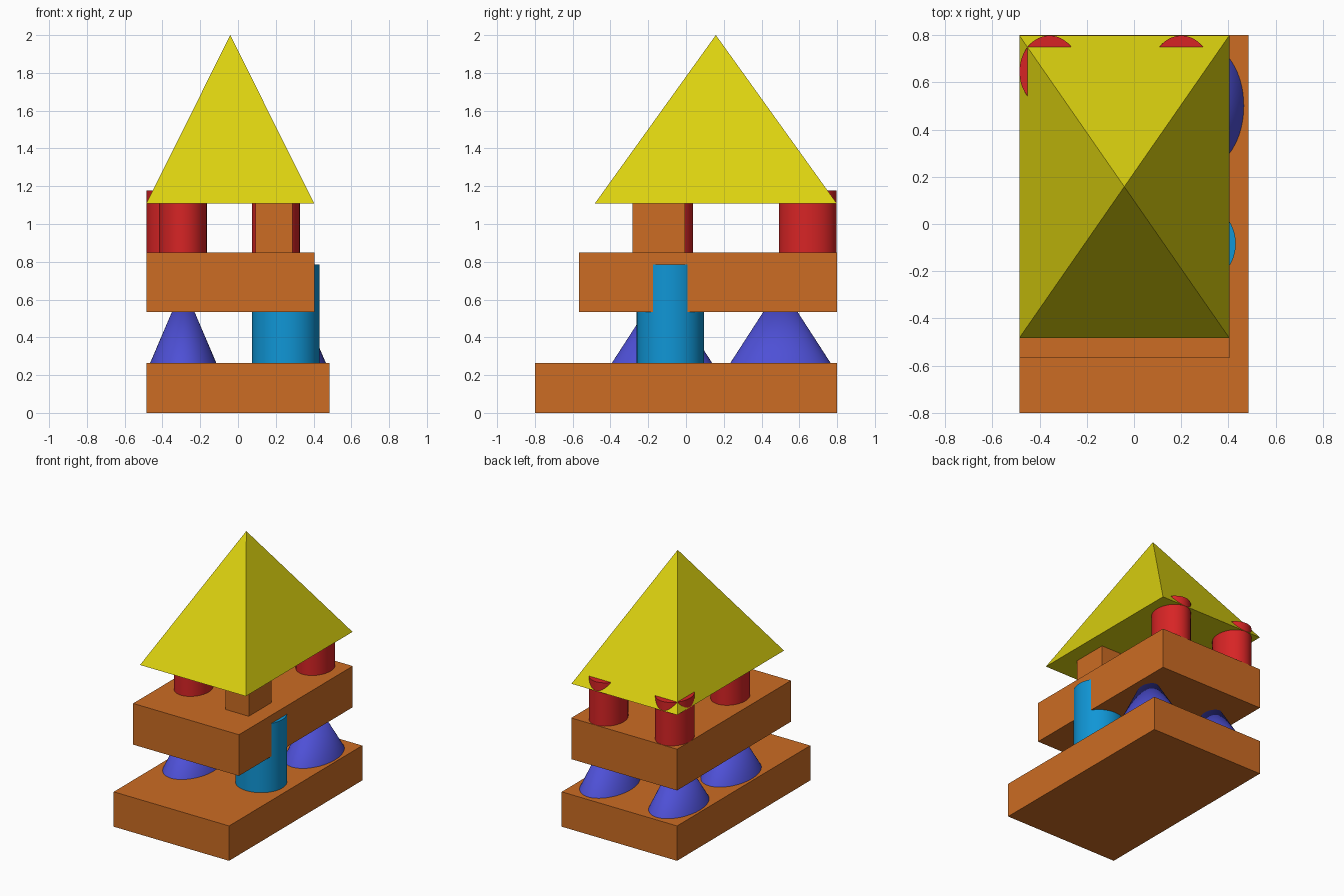
import bpy
import math

if "Cube" in bpy.data.objects:
    bpy.data.objects.remove(bpy.data.objects["Cube"])


def material(name, r, g, b):
    """Flat colour given as 0-255 display values, stored as linear."""
    m = bpy.data.materials.new(name)
    m.diffuse_color = [((c / 255 + 0.055) / 1.055) ** 2.4 if c > 10 else c / 255 / 12.92
                       for c in (r, g, b)] + [1.0]
    m.use_nodes = True
    m.node_tree.nodes["Principled BSDF"].inputs["Base Color"].default_value = m.diffuse_color
    return m


ORANGE = material("orange wood", 204, 108, 35)
YELLOW = material("yellow roof paint", 220, 210, 15)
RED = material("red paint", 215, 36, 37)
PURPLE = material("violet paint", 78, 80, 214)
CYAN = material("sky blue paint", 16, 150, 214)


def finish(name, mat, scale, smooth=False):
    ob = bpy.context.object
    ob.name = name
    ob.scale = scale
    bpy.ops.object.transform_apply(location=False, rotation=False, scale=True)
    ob.data.materials.append(mat)
    if smooth:
        bpy.ops.object.shade_smooth_by_angle(angle=math.radians(35))
    return ob


def block(name, x, y, z, mat):
    """Box from (min, max) ranges."""
    bpy.ops.mesh.primitive_cube_add(size=1, location=[sum(r) / 2 for r in (x, y, z)])
    return finish(name, mat, [r[1] - r[0] for r in (x, y, z)])


def round_block(name, x, y, z, rx, ry, mat, tip=1.0):
    """Elliptical cylinder, or a cone when tip is 0."""
    bpy.ops.mesh.primitive_cone_add(vertices=64, radius1=1, radius2=tip, depth=1,
                                    location=(x, y, (z[0] + z[1]) / 2))
    return finish(name, mat, (rx, ry, z[1] - z[0]), smooth=True)


# Ground slab and upper slab
block("base_slab", (-0.485, 0.485), (-0.8, 0.8), (0, 0.265), ORANGE)
block("middle_slab", (-0.485, 0.405), (-0.567, 0.8), (0.535, 0.848), ORANGE)

# Lower supports: three cones and one tall cylinder
for label, x, y in (("back_right", 0.29, 0.5), ("back_left", -0.29, 0.5),
                    ("front_left", -0.29, -0.127)):
    round_block("cone_" + label, x, y, (0.265, 0.675), 0.175, 0.265, PURPLE, tip=0)
round_block("tall_cylinder", 0.253, -0.083, (0.265, 0.785), 0.178, 0.178, CYAN)

# Upper supports: three short cylinders and one block
for label, x, y in (("back_right", 0.2, 0.645), ("back_left", -0.358, 0.645),
                    ("front_left", -0.292, -0.116)):
    round_block("pillar_" + label, x, y, (0.848, 1.178), 0.127, 0.153, RED)
block("pillar_block", (0.093, 0.288), (-0.282, -0.006), (0.848, 1.178), ORANGE)

# Pyramid roof
bpy.ops.mesh.primitive_cone_add(vertices=4, radius1=math.sqrt(0.5), radius2=0, depth=1,
                                location=(-0.041, 0.158, 1.554))
roof = bpy.context.object
roof.rotation_euler.z = math.radians(45)
bpy.ops.object.transform_apply(location=False, rotation=True, scale=False)
finish("pyramid_roof", YELLOW, (0.89, 1.282, 0.892))
